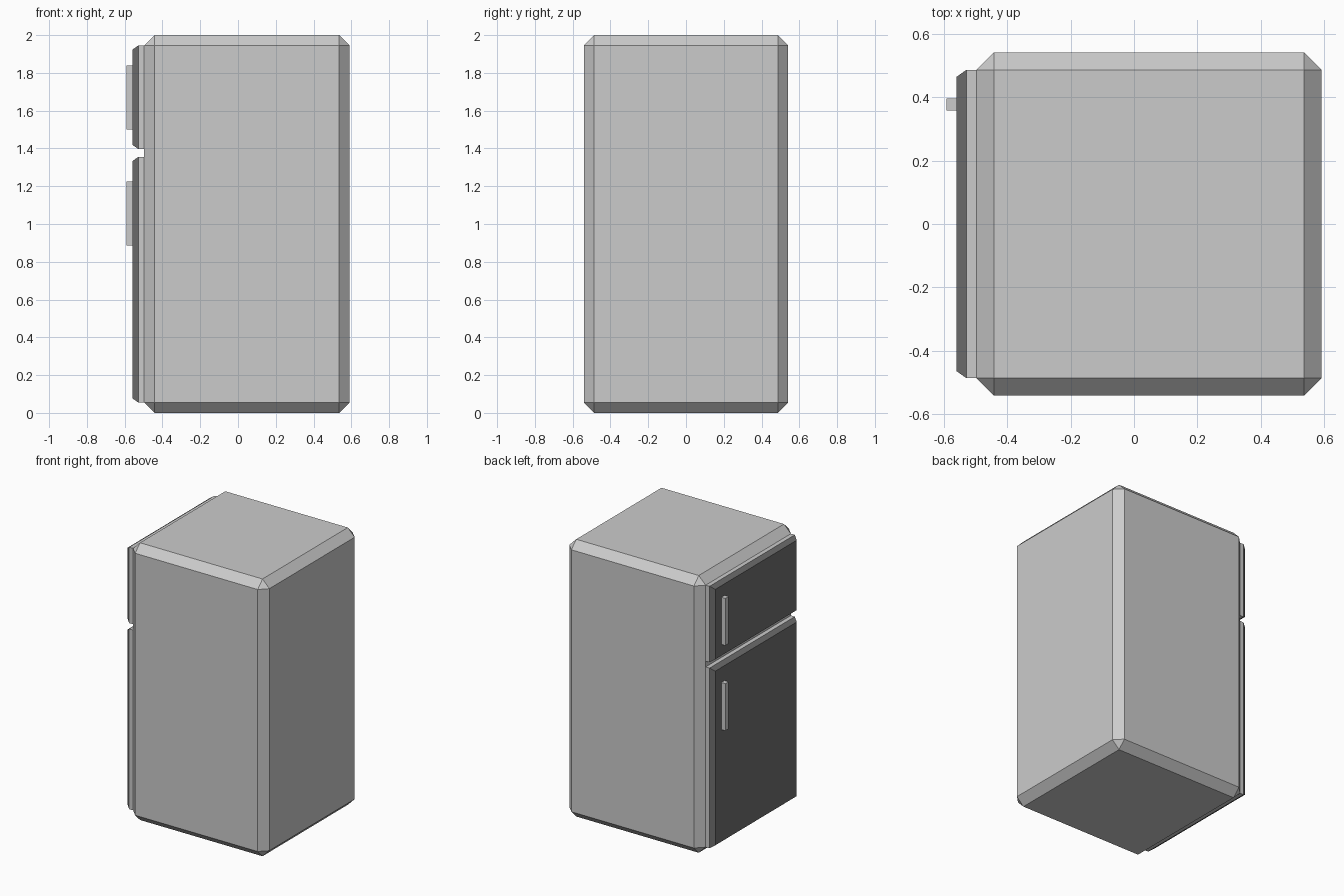
import bpy, bmesh
from mathutils import Matrix, Vector

if "Cube" in bpy.data.objects:
    bpy.data.objects.remove(bpy.data.objects["Cube"])


def make_box(name, lo, hi):
    lo, hi = Vector(lo), Vector(hi)
    bm = bmesh.new()
    bmesh.ops.create_cube(bm, size=1, matrix=Matrix.Translation((lo + hi) / 2)
                          @ Matrix.Diagonal((*(hi - lo), 1)))
    return bm


def finish(bm, name, mats=()):
    me = bpy.data.meshes.new(name)
    bm.to_mesh(me)
    bm.free()
    for m in mats:
        me.materials.append(m)
    ob = bpy.data.objects.new(name, me)
    bpy.context.collection.objects.link(ob)
    return ob


grey = bpy.data.materials.new("grey_shell")
grey.diffuse_color = (0.8, 0.8, 0.8, 1)
grey.use_nodes = True
grey.node_tree.nodes["Principled BSDF"].inputs["Base Color"].default_value = grey.diffuse_color
dark = bpy.data.materials.new("dark_panel")
dark.diffuse_color = (0.16, 0.16, 0.16, 1)
dark.use_nodes = True
dark.node_tree.nodes["Principled BSDF"].inputs["Base Color"].default_value = dark.diffuse_color

# Chamfered cabinet
bm = make_box("fridge_cabinet", (-0.497, -0.541, 0), (0.591, 0.541, 2))
bmesh.ops.bevel(bm, geom=bm.edges[:], offset=0.055, segments=1,
                affect='EDGES', profile=0.5)


def door_side():
    bm.normal_update()
    return [f for f in bm.faces if f.normal.x < -0.99]


# Split the door side into freezer door, gap and main door
for z in (1.355, 1.397):
    faces = door_side()
    geom = faces + list({e for f in faces for e in f.edges}) \
        + list({v for f in faces for v in f.verts})
    bmesh.ops.bisect_plane(bm, geom=geom, plane_co=(0, 0, z), plane_no=(0, 0, 1))

# Raise each door, then chamfer its dark panel
doors = [f for f in door_side() if f.calc_area() > 0.2]
for door in doors:
    base = bmesh.ops.extrude_discrete_faces(bm, faces=[door])["faces"][0]
    bmesh.ops.translate(bm, verts=base.verts[:], vec=(-0.031, 0, 0))
    bm.normal_update()
    rim = bmesh.ops.inset_individual(bm, faces=[base], thickness=0.031, depth=0.031)
    for f in rim["faces"] + [base]:
        f.material_index = 1
finish(bm, "fridge_cabinet", (grey, dark))

# Door handles
for name, z0, z1 in (("freezer_handle", 1.5, 1.84), ("main_handle", 0.885, 1.225)):
    finish(make_box(name, (-0.591, 0.358, z0), (-0.555, 0.396, z1)), name)
